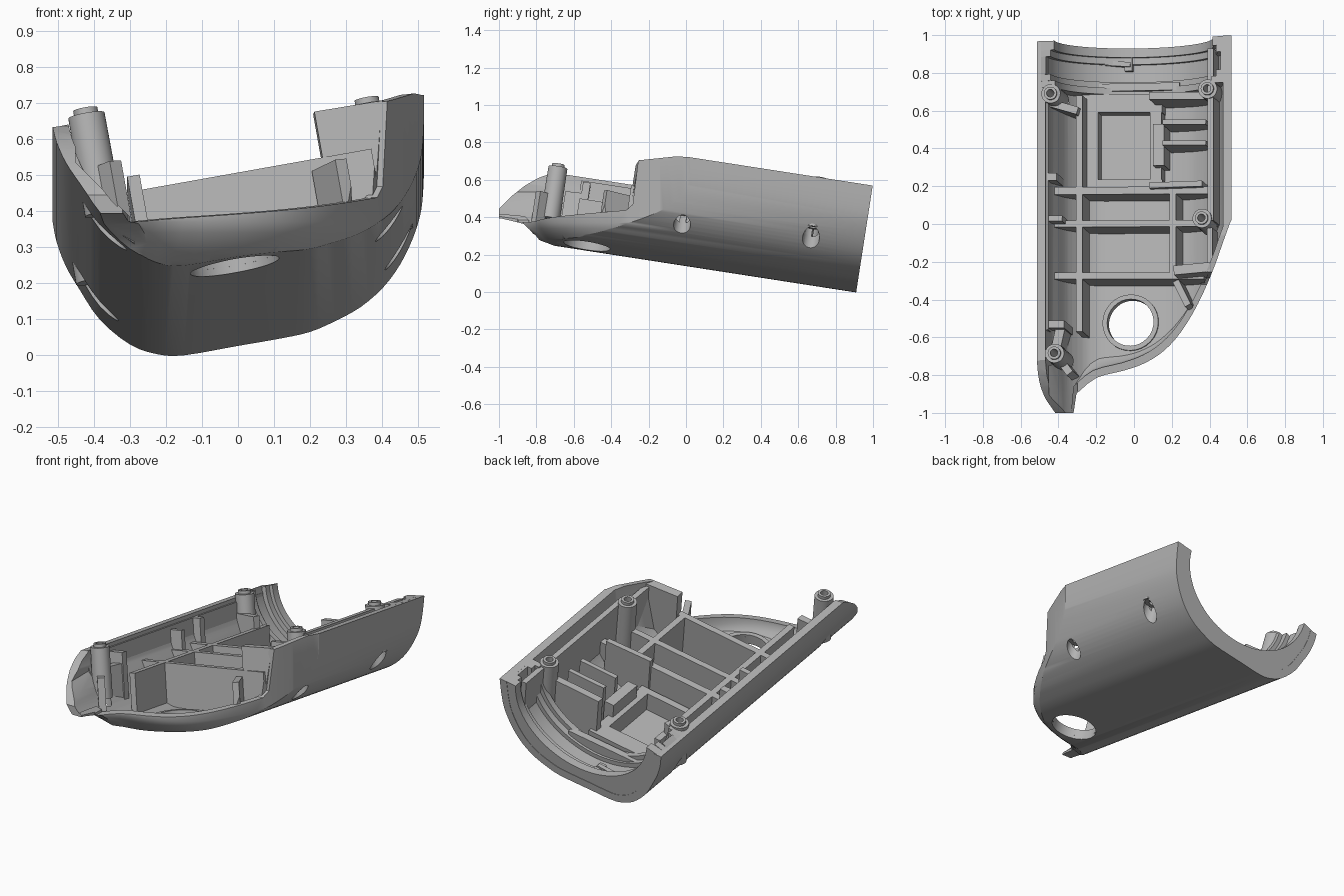
import bpy, bmesh
from math import sin, cos, pi, radians, hypot

if "Cube" in bpy.data.objects:
    bpy.data.objects.remove(bpy.data.objects["Cube"])

grey = bpy.data.materials.new("mid grey")
grey.use_nodes = True
grey.diffuse_color = (0.45, 0.45, 0.45, 1)
grey.node_tree.nodes["Principled BSDF"].inputs["Base Color"].default_value = grey.diffuse_color

# The shell is a trough pitched and rolled: p across, s forward from the back, w up
ST, CT = sin(radians(8.8)), cos(radians(8.8))
SR, CR = sin(radians(10)), cos(radians(10))
BACK, RIM = 0.91, 0.478
parts = []


def world(p, s, w):
    u = p * SR + w * CR
    return (p * CR - w * SR, BACK - s * CT + u * ST, s * ST + u * CT)


def local(x, y, w):
    p = (x + w * SR) / CR
    return p, (BACK + (p * SR + w * CR) * ST - y) / CT


def loft(name, rings, closed=False):
    """Solid through rings of equal length; closed joins the last ring to the first."""
    bm = bmesh.new()
    vs = [[bm.verts.new(v) for v in r] for r in rings]
    n = len(vs[0])
    for a, b in zip(vs, vs[1:] + ([vs[0]] if closed else [])):
        for i in range(n):
            j = (i + 1) % n
            bm.faces.new((a[i], a[j], b[j], b[i]))
    if not closed:
        bm.faces.new(vs[0])
        bm.faces.new(vs[-1])
    bmesh.ops.recalc_face_normals(bm, faces=bm.faces)
    me = bpy.data.meshes.new(name)
    bm.to_mesh(me)
    bm.free()
    me.materials.append(grey)
    ob = bpy.data.objects.new(name, me)
    bpy.context.collection.objects.link(ob)
    parts.append(ob)
    return ob


def carve(obs, tool, op):
    for ob in obs:
        m = ob.modifiers.new("cut", "BOOLEAN")
        m.operation, m.solver, m.object = op, "EXACT", tool
        bpy.context.view_layer.objects.active = ob
        bpy.ops.object.modifier_apply(modifier=m.name)
    parts.remove(tool)
    bpy.data.objects.remove(tool)


def spline(pts, k=3):
    out = []
    ext = [pts[0]] + pts + [pts[-1]]
    for a, b, c, d in zip(ext, ext[1:], ext[2:], ext[3:]):
        for i in range(k):
            t = i / k
            out.append(tuple(b[j] + t / 2 * (c[j] - a[j] + t * (2 * a[j] - 5 * b[j] + 4 * c[j] - d[j]
                             + t * (3 * (b[j] - c[j]) + d[j] - a[j]))) for j in (0, 1)))
    return out + [pts[-1]]


# Cross-section, left rim to right rim
section = spline([(-.441, .458), (-.44, .4), (-.427, .33), (-.401, .259), (-.36, .165), (-.29, .082),
                  (-.22, .042), (-.148, .026), (0, .026), (.13, .026), (.208, .03), (.28, .047),
                  (.358, .074), (.43, .118), (.487, .173), (.535, .24), (.57, .31), (.592, .393),
                  (.608, RIM)])


def inset(t):
    out = []
    for i, (p, w) in enumerate(section):
        a, b = section[max(i - 1, 0)], section[min(i + 1, len(section) - 1)]
        dp, dw = b[0] - a[0], b[1] - a[1]
        n = hypot(dp, dw)
        out.append((p - dw / n * t, min(w + dp / n * t, RIM)))
    return out


def floor(p):
    for a, b in zip(section, section[1:]):
        if a[0] <= p <= b[0] and b[0] > a[0]:
            return a[1] + (b[1] - a[1]) * (p - a[0]) / (b[0] - a[0])
    return 0.35


def trough(name, prof, s0, s1):
    return loft(name, [[world(p, s, w) for p, w in prof] for s in (s0, s1)])


# Plan outline of the curved nose and right flank
nose = spline([(-.305, -.9), (-.2, -.815), (-.05, -.775), (.06, -.735), (.16, -.67), (.25, -.57),
               (.34, -.42), (.42, -.24), (.47, -.1), (.51, .01)])
LEVELS = [(-.3, .17), (.2, .14), (.235, .11), (.26, .08), (.285, .053), (.31, .032), (.34, .012),
          (.37, 0), (1.2, 0)]


def plan(name, shrink, tip):
    rings = []
    for z, d in LEVELS:
        d += shrink
        outline = ([(-.7, 1.3), (-.7, tip[1]), tip] + [(x - .4 * d, y + d) for x, y in nose]
                   + [(.7, .3), (.7, 1.3)])
        rings.append([(x, y, z) for x, y in outline])
    return loft(name, rings)


# Outer shell, hollowed
shell = trough("shell", section, 0, 2.3)
carve([shell], plan("nose_trim", 0, (-.32, -1.0)), "INTERSECT")
inner = inset(.045)
inner = [(inner[0][0], .8)] + inner + [(inner[-1][0], .8)]
hollow = trough("hollow", inner, -.2, 2.5)
carve([hollow], plan("hollow_trim", .04, (-.36, -1.3)), "INTERSECT")
carve([shell], hollow, "DIFFERENCE")


def side_cut(name, profile, stations):
    """Remove a side profile from the shell, shifted in height at each x station."""
    carve([shell], loft(name, [[(x, y, z + d) for y, z in profile] for x, d in stations]),
          "DIFFERENCE")


# Swept left tip, its lifted underside, and the lowered front rim
side_cut("tip_cut", [(-.72, .635), (-.79, .61), (-.86, .57), (-.93, .515), (-1, .445), (-1.3, .36),
                     (-1.3, 1), (-.7, 1)], [(-.8, 0), (-.1, 0)])
side_cut("tip_wall_cut", [(-1.3, .375), (-.75, .375), (-.75, .9), (-1.3, .9)],
         [(-.45, .16), (-.29, 0)])
side_cut("tip_under_cut", [(-1.3, .42), (-.98, .392), (-.87, .365), (-.81, .31), (-.765, .255),
                           (-.765, 0), (-1.3, 0)], [(-.8, 0), (.6, 0)])
side_cut("front_cut", [(-1.3, .36), (-.85, .37), (-.32, .4), (-.285, .43), (-.255, .665),
                       (-.02, .685), (0, .9), (-1.3, .9)], [(-.3, 0), (.7, .055)])


def circle(p, s, w, r, n=32):
    return [world(p + r * cos(2 * pi * i / n), s + r * sin(2 * pi * i / n), w) for i in range(n)]


def lathe(name, p, s, profile):
    return loft(name, [circle(p, s, w, r) for r, w in profile], True)


def rib(name, a, b, width, drop, n=16):
    """Upright wall from a to b (plan points of its top), reaching down into the shell."""
    top = RIM - drop
    (p0, s0), (p1, s1) = local(*a, top), local(*b, top)
    length = hypot(p1 - p0, s1 - s0)
    nx, ny = -(s1 - s0) / length * width / 2, (p1 - p0) / length * width / 2
    rings = []
    for i in range(n + 1):
        p, s = p0 + (p1 - p0) * i / n, s0 + (s1 - s0) * i / n
        sides = [(p + nx, s + ny), (p - nx, s - ny)]
        low = [world(q, t, min(floor(q) + .02, top - .005)) for q, t in sides]
        high = [world(q, t, top) for q, t in sides]
        rings.append([low[0], low[1], high[1], high[0]])
    return loft(name, rings)


# Main frame of ribs
DECK = .166
ribs = [rib(*spec) for spec in [
    ("left_long_rib", (-.29, .68), (-.29, -.57), .035, DECK),
    ("right_long_rib", (.205, .16), (.205, -.27), .035, DECK),
    ("cross_rib_middle", (-.46, .0), (.44, .005), .035, DECK),
    ("cross_rib_rear", (-.46, .175), (.42, .18), .04, DECK),
    ("bay_frame_left", (-.235, .68), (-.235, .2), .09, .3),
    ("bay_frame_right", (.115, .68), (.115, .2), .06, .3),
    ("bay_frame_back", (-.28, .64), (.15, .64), .1, .3),
    ("bay_frame_front", (-.28, .215), (.15, .215), .04, .3),
    # Right-hand bays
    ("right_plate", (.08, .205), (.36, .215), .03, .12),
    ("right_bay_rib_1", (.15, .43), (.38, .43), .025, .13),
    ("right_bay_rib_2", (.15, .54), (.38, .54), .025, .13),
    ("right_bay_rib_3", (.08, .68), (.38, .68), .04, .1),
    ("right_bay_block", (.13, .31), (.13, .53), .06, .22),
    ("right_inner_rail", (.405, .93), (.405, .02), .03, .01),
    # Left-hand bays
    ("left_inner_rail", (-.465, .93), (-.465, -.56), .02, .04),
    ("left_clip", (-.47, .25), (-.41, .25), .04, .04),
    ("left_rib_middle", (-.47, .03), (-.38, .03), .03, .06),
    ("left_rib_front", (-.47, -.53), (-.37, -.53), .04, .06),
    ("left_rib_back", (-.44, .64), (-.3, .6), .04, .1),
    ("left_boss_gusset_back", (-.41, -.64), (-.39, -.55), .05, .12),
]]

# Ribs that meet the curved nose are trimmed to stay inside it
nose_ribs = [rib(*spec) for spec in [
    ("cross_rib_front", (-.45, -.275), (.37, -.275), .035, DECK),
    ("right_front_wall", (.21, -.245), (.42, -.225), .05, .035),
    ("right_front_cheek", (.4, -.02), (.4, -.22), .03, .05),
    ("right_front_brace", (.22, -.3), (.285, -.43), .035, .2),
    ("left_boss_gusset_front", (-.4, -.71), (-.34, -.79), .04, .15),
]]
carve(nose_ribs, plan("rib_trim", .02, (-.36, -1.0)), "INTERSECT")

# Stepped round collar inside the back opening
count = len(section)
for i, (s0, s1, t) in enumerate([(.002, .05, .105), (.05, .085, .085), (.085, .18, .06),
                                 (.18, .215, .085), (.215, .25, .11)]):
    bowl = [(.08 + (.53 - t) * cos(pi * k / (count - 1)),
             RIM - .002 - (.45 - t) * sin(pi * k / (count - 1))) for k in range(count)]
    ribs.append(trough(f"collar_step_{i + 1}", inset(.02) + bowl, s0, s1))
rib("collar_key", (-.31, .86), (-.02, .845), .025, .34)
rib("collar_key_end", (-.03, .88), (-.03, .81), .04, .35)
rib("collar_lip", (-.27, .72), (.24, .73), .04, .31)

# Round port in the nose with a raised collar
hp, hs = local(-.015, -.525, .06)
carve([shell], loft("port_cut", [circle(hp, hs, w, .125, 48) for w in (-.2, .3)]), "DIFFERENCE")
lathe("port_collar", hp, hs, [(.125, .045), (.125, .085), (.15, .085), (.15, .045)])

# Screw bosses with access holes through the wall
for i, (x, y) in enumerate([(-.44, .69), (.39, .715), (.36, .03), (-.42, -.685)]):
    p, s = local(x, y, RIM)
    base, top = floor(p), RIM + .02
    hole = loft("screw_cut", [circle(p, s, w, .045) for w in (-.1, base + .12)])
    carve([shell] + ribs + nose_ribs, hole, "DIFFERENCE")
    lathe(f"screw_boss_{i + 1}", p, s,
          [(.02, base + .06), (.02, top), (.034, top), (.034, top - .018), (.051, top - .018),
           (.053, base + .06)])

# Smooth shading with sharp edges kept
bpy.ops.object.select_all(action="DESELECT")
for ob in parts:
    ob.select_set(True)
bpy.context.view_layer.objects.active = shell
bpy.ops.object.shade_smooth_by_angle(angle=radians(30))
